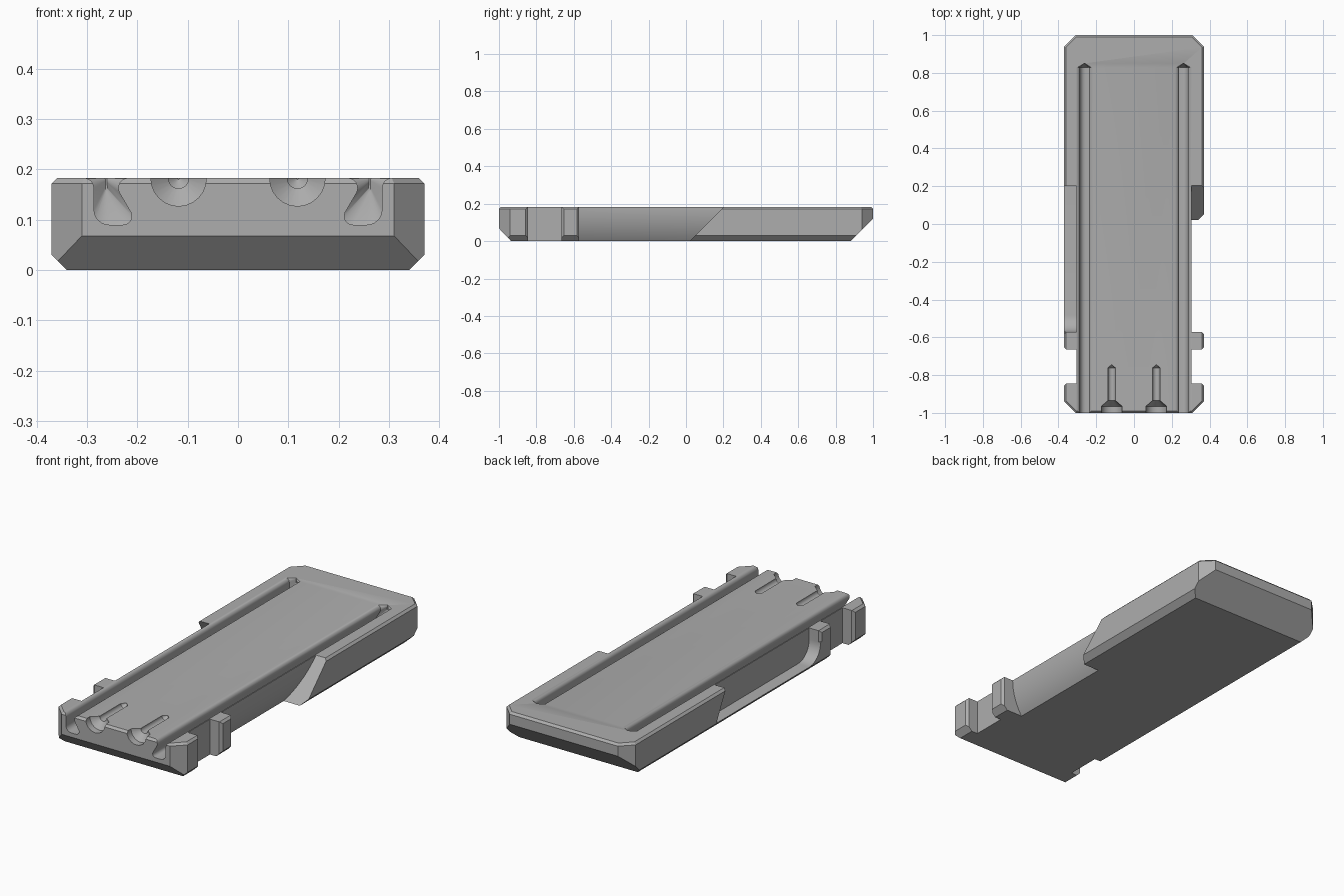
import bpy, bmesh
from math import cos, sin, pi, radians
from mathutils import Vector

if "Cube" in bpy.data.objects:
    bpy.data.objects.remove(bpy.data.objects["Cube"], do_unlink=True)

W, L, H = 0.37, 1.0, 0.183

grey = bpy.data.materials.new("mid_grey")
grey.use_nodes = True
grey.diffuse_color = (0.42, 0.42, 0.42, 1)
grey.node_tree.nodes["Principled BSDF"].inputs["Base Color"].default_value = grey.diffuse_color


def to_object(name, bm):
    bmesh.ops.recalc_face_normals(bm, faces=bm.faces)
    mesh = bpy.data.meshes.new(name)
    bm.to_mesh(mesh)
    bm.free()
    mesh.materials.append(grey)
    obj = bpy.data.objects.new(name, mesh)
    bpy.context.collection.objects.link(obj)
    return obj


def loft(name, rings):
    """Closed solid through rings of equal length."""
    bm = bmesh.new()
    loops = [[bm.verts.new(p) for p in ring] for ring in rings]
    n = len(loops[0])
    for a, b in zip(loops, loops[1:]):
        for i in range(n):
            j = (i + 1) % n
            bm.faces.new((a[i], a[j], b[j], b[i]))
    bm.faces.new(loops[0])
    bm.faces.new(loops[-1])
    return to_object(name, bm)


def arc(cx, cy, r, start, end, steps):
    angles = [radians(start + (end - start) * i / steps) for i in range(steps + 1)]
    return [(cx + r * cos(a), cy + r * sin(a)) for a in angles]


def slice_off(bm, point, normal):
    """Cut away everything beyond a plane and close the cut."""
    cut = bmesh.ops.bisect_plane(bm, geom=bm.verts[:] + bm.edges[:] + bm.faces[:],
                                 plane_co=point, plane_no=normal, clear_outer=True)
    edges = [e for e in cut["geom_cut"] if isinstance(e, bmesh.types.BMEdge)]
    bmesh.ops.edgenet_fill(bm, edges=edges)


# Slab with chamfered corners and edges
bm = bmesh.new()
bmesh.ops.create_cube(bm, size=1)
bmesh.ops.scale(bm, vec=(2 * W, 2 * L, H), verts=bm.verts)
bmesh.ops.translate(bm, vec=(0, 0, H / 2), verts=bm.verts)
for sx in (-1, 1):
    for sy in (-1, 1):
        slice_off(bm, (sx * W, sy * (L - 0.06), 0), (sx, sy, 0))
slice_off(bm, (0, -L, 0.068), (0, -1.05, -1))
slice_off(bm, (0, L, 0.12), (0, 1, -1))
for sx in (-1, 1):
    slice_off(bm, (sx * W, 0, 0.03), (sx, 0, -1))
    slice_off(bm, (sx * W, 0, H - 0.011), (sx, 0, 1))
for sy in (-1, 1):
    slice_off(bm, (0, sy * L, H - 0.011), (0, sy, 1))
    for sx in (-1, 1):
        corner = Vector((sx, sy, 0)).normalized()
        slice_off(bm, (sx * W, sy * (L - 0.06), H - 0.011), corner + Vector((0, 0, 1)))
body = to_object("slab_body", bm)
cutters = []

for s in (-1, 1):
    # Side notch with flared mouth
    notch = [(0.305, -0.845), (0.358, -0.845), (0.39, -0.877),
             (0.39, -0.633), (0.358, -0.665), (0.305, -0.665)]
    cutters.append(loft("side_notch_cutter", [[(s * x, y, z) for x, y in notch] for z in (-0.1, 0.3)]))

    # Chamfer on the rear edge of the tab
    nick = [(0.358, -0.572), (0.39, -0.604), (0.39, -0.56), (0.358, -0.56)]
    cutters.append(loft("tab_chamfer_cutter", [[(s * x, y, z) for x, y in nick] for z in (0.125, 0.3)]
                        if s < 0 else [[(x, y, z) for x, y in nick] for z in (-0.1, 0.3)]))

    # Long undercut groove with rounded lips and pointed end
    groove = ([(0.31, H + 0.02), (0.308, H)]
              + arc(0.306, H - 0.02, 0.02, 90, 180, 5)
              + arc(0.256, 0.12, 0.03, 0, -90, 6)
              + arc(0.228, 0.107, 0.017, -90, -205, 5)
              + arc(0.218, H - 0.02, 0.02, -25, 90, 6)
              + [(0.216, H + 0.02)])
    tip = [(0.262 + (x - 0.262) * 0.06, H + (z - H) * 0.3) for x, z in groove]
    rings = [[(s * x, y, z) for x, z in sec]
             for y, sec in ((-1.05, groove), (0.828, groove), (0.85, tip))]
    cutters.append(loft("long_groove_cutter", rings))

    # Countersunk screw channel
    stations = [(-1.05, 0.055), (-0.965, 0.055), (-0.935, 0.02), (-0.762, 0.02), (-0.745, 0.002)]
    rings = [[(s * 0.118 + x, y, H + z - 0.001) for x, z in arc(0, 0, r, 0, 345, 23)] for y, r in stations]
    cutters.append(loft("screw_channel_cutter", rings))

# Left relief: convex undercut wall, sloped rear end
wall = [(0.305 - 0.322 + 0.322 * cos(a), H - 0.322 * sin(a))
        for a in [radians(37) * i / 14 for i in range(15)]]
section = [(0.42, 0.26), (0.305, 0.26)] + wall + [(0.42, wall[-1][1])]
cutters.append(loft("left_relief_cutter", [[(x, -0.572, z) for x, z in section],
                                           [(x, 0.02 + z, z) for x, z in section]]))

# Right pocket: floor with curved front ramp and undercut rear end
pocket = [(0.2, 0.26), (0.2, H), (0.28, 0.032)] + arc(-0.482, 0.122, 0.09, -90, -180, 10) + [(-0.572, 0.26)]
cutters.append(loft("right_pocket_cutter", [[(x, y, z) for y, z in pocket] for x in (-0.305, -0.42)]))

# Apply the cuts one by one
bpy.context.view_layer.objects.active = body
body.select_set(True)
for cutter in cutters:
    mod = body.modifiers.new("cut", "BOOLEAN")
    mod.operation = "DIFFERENCE"
    mod.solver = "EXACT"
    mod.object = cutter
    bpy.ops.object.modifier_apply(modifier=mod.name)
    bpy.data.objects.remove(cutter, do_unlink=True)

for obj in bpy.context.selected_objects:
    obj.select_set(obj == body)
bpy.ops.object.shade_smooth_by_angle(angle=radians(25))
